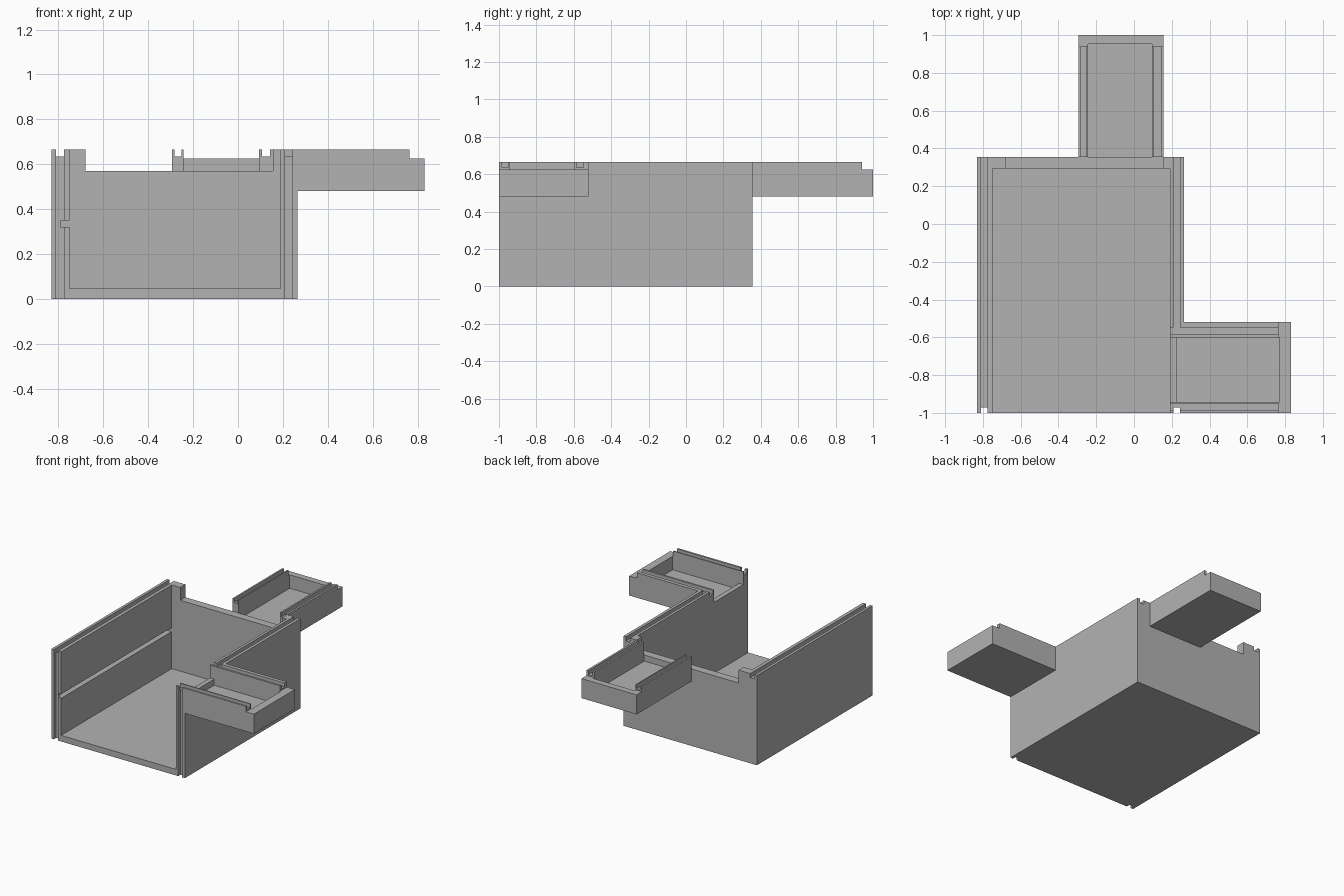
import bpy

if "Cube" in bpy.data.objects:
    bpy.data.objects.remove(bpy.data.objects["Cube"], do_unlink=True)

grey = bpy.data.materials.new("plain_grey")
grey.use_nodes = True
grey.diffuse_color = (0.45, 0.45, 0.45, 1)
grey.node_tree.nodes["Principled BSDF"].inputs["Base Color"].default_value = (0.45, 0.45, 0.45, 1)

# Shared heights
TOP, GROOVE, LIP, LOW, TRAY_FLOOR, TRAY_BASE = 0.665, 0.635, 0.625, 0.57, 0.525, 0.48
OVER = 0.9


def box(name, x, y, z):
    """Box spanning the given (min, max) ranges."""
    corners = [(a, b, c) for a in x for b in y for c in z]
    faces = [(0, 1, 3, 2), (4, 6, 7, 5), (0, 4, 5, 1), (2, 3, 7, 6), (0, 2, 6, 4), (1, 5, 7, 3)]
    mesh = bpy.data.meshes.new(name)
    mesh.from_pydata(corners, [], faces)
    mesh.materials.append(grey)
    obj = bpy.data.objects.new(name, mesh)
    bpy.context.collection.objects.link(obj)
    return obj


def carve(obj, cuts):
    """Cut every box out of the object, then bake the result."""
    cutters = []
    for x, y, z in cuts:
        cutter = box("cutter", x, y, z)
        cutter.hide_render = True
        mod = obj.modifiers.new("cut", 'BOOLEAN')
        mod.operation, mod.solver, mod.object = 'DIFFERENCE', 'EXACT', cutter
        cutters.append(cutter)
    bpy.context.view_layer.update()
    graph = bpy.context.evaluated_depsgraph_get()
    mesh = bpy.data.meshes.new_from_object(obj.evaluated_get(graph))
    obj.modifiers.clear()
    obj.data = mesh
    for cutter in cutters:
        bpy.data.objects.remove(cutter, do_unlink=True)


# Lid grooves that turn from the side wall into the side tray
tray_grooves = [((0.19 - 0.01, 0.9), y, (GROOVE, OVER))
                for y in ((-0.985, -0.952), (-0.585, -0.547))]

# Main open-fronted case
case = box("case", (-0.83, 0.265), (-1, 0.355), (0, TOP))
cuts = [
    ((-0.75, 0.19), (-1.1, 0.295), (0.045, OVER)),            # interior
    ((-0.68, 0.155), (0.2, 0.5), (LOW, OVER)),                # lowered back edge
    ((-0.79, -0.74), (-1.1, 0.295), (0.32, 0.35)),            # shelf slot
    ((0.18, 0.226), (-0.943, -0.6), (LOW, OVER)),             # side opening
    ((0.225, 0.3), (-0.943, -0.6), (TRAY_FLOOR, OVER)),       # tray recess in wall
]
for x in ((-0.81, -0.775), (0.21, 0.243)):
    cuts.append((x, (-1.1, -0.972), (-0.1, OVER)))            # front panel slot
cuts.append(((-0.81, -0.775), (-1.1, 0.5), (GROOVE, OVER)))   # lid grooves
cuts.append(((0.21, 0.243), (-0.585, 0.5), (GROOVE, OVER)))
cuts.append(((0.21, 0.243), (-1.1, -0.952), (GROOVE, OVER)))
carve(case, cuts + tray_grooves)

# Side tray
side_tray = box("side_tray", (0.265, 0.83), (-1, -0.52), (TRAY_BASE, TOP))
carve(side_tray, [
    ((0.2, 0.77), (-0.943, -0.6), (TRAY_FLOOR, OVER)),
    ((0.765, 0.9), (-1.1, -0.4), (LIP, OVER)),
] + tray_grooves)

# Back tray
back_tray = box("back_tray", (-0.295, 0.157), (0.355, 1), (TRAY_BASE, TOP))
carve(back_tray, [
    ((-0.243, 0.094), (0.3, 0.953), (TRAY_FLOOR, OVER)),
    ((-0.4, 0.3), (0.94, 1.1), (LIP, OVER)),
] + [(x, (0.3, 1.1), (GROOVE, OVER)) for x in ((-0.283, -0.252), (0.107, 0.142))])
